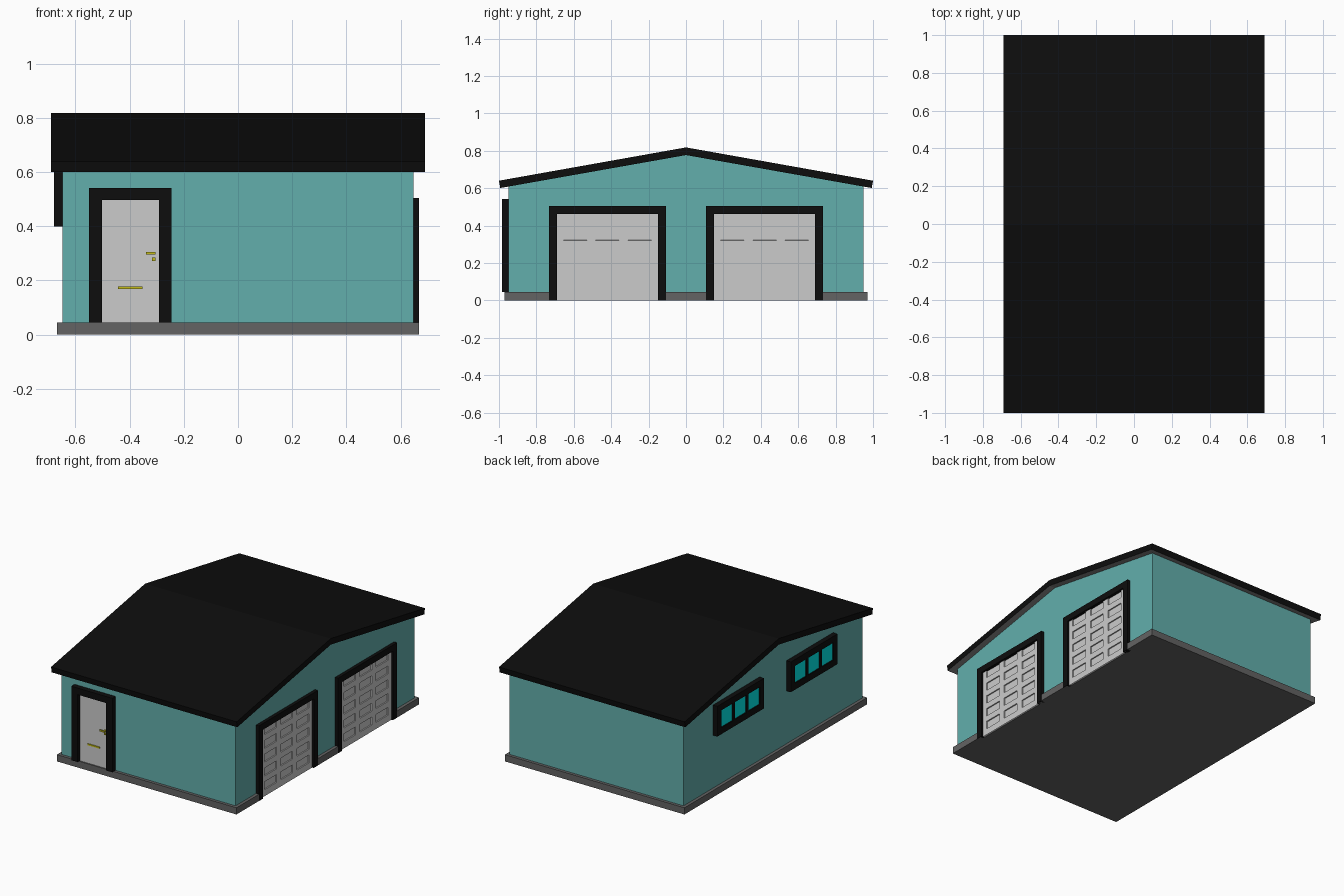
import bpy, bmesh

if "Cube" in bpy.data.objects:
    bpy.data.objects.remove(bpy.data.objects["Cube"])


def material(name, rgb):
    m = bpy.data.materials.new(name)
    m.diffuse_color = (*rgb, 1)
    m.use_nodes = True
    m.node_tree.nodes["Principled BSDF"].inputs["Base Color"].default_value = m.diffuse_color
    return m


TEAL = material("teal_wall", (0.123, 0.427, 0.415))
BLACK = material("black_trim", (0.004, 0.004, 0.004))
STONE = material("dark_grey", (0.125, 0.125, 0.125))
SOFFIT = material("soffit_grey", (0.25, 0.25, 0.25))
GOLD = material("brass", (0.55, 0.50, 0.01))
GLASS = material("teal_glass", (0.0, 0.80, 0.80))


def finish(bm, name, *mats):
    me = bpy.data.meshes.new(name)
    bm.to_mesh(me)
    bm.free()
    for m in mats:
        if m:
            me.materials.append(m)
    ob = bpy.data.objects.new(name, me)
    bpy.context.collection.objects.link(ob)
    return ob


def prism(name, pts, axis, a, b, *mats):
    """Extrude a 2D outline from a to b along the given axis (0=x, 1=y, 2=z)."""
    bm = bmesh.new()

    def place(p):
        v = list(p)
        v.insert(axis, a)
        return bm.verts.new(v)

    face = bm.faces.new([place(p) for p in pts])
    ext = bmesh.ops.extrude_face_region(bm, geom=[face])
    shift = [0, 0, 0]
    shift[axis] = b - a
    bmesh.ops.translate(bm, vec=shift, verts=[g for g in ext["geom"] if isinstance(g, bmesh.types.BMVert)])
    bmesh.ops.recalc_face_normals(bm, faces=bm.faces)
    return finish(bm, name, *mats)


def box(name, x, y, z, mat=None):
    return prism(name, [(x[0], y[0]), (x[1], y[0]), (x[1], y[1]), (x[0], y[1])], 2, z[0], z[1], mat)


def doorway(name, axis, a, b, u0, u1, z0, z1, side, top):
    """Inverted-U door surround."""
    prism(name, [(u0, z0), (u0, z1), (u1, z1), (u1, z0), (u1 - side, z0),
                 (u1 - side, z1 - top), (u0 + side, z1 - top), (u0 + side, z0)], axis, a, b, BLACK)


# Foundation, notched at the garage doors
X, Y, WX, WY = 0.668, 0.97, 0.647, 0.95
outline = [(-X, -Y), (X, -Y)]
for c in (-0.42, 0.42):
    outline += [(X, c - 0.28), (WX, c - 0.28), (WX, c + 0.28), (X, c + 0.28)]
outline += [(X, Y), (-X, Y)]
prism("foundation", outline, 2, 0, 0.045, STONE)

# Gabled wall block
prism("walls", [(-WY, 0.045), (WY, 0.045), (WY, 0.609), (0, 0.778), (-WY, 0.609)],
      0, -WX, WX, TEAL)

# Roof slab with grey underside
roof = prism("roof", [(-1, 0.64), (0, 0.818), (1, 0.64), (0.993, 0.601), (0, 0.777), (-0.993, 0.601)],
             0, -0.69, 0.69, BLACK, SOFFIT)
for p in roof.data.polygons:
    if p.normal.z < -0.5:
        p.material_index = 1

# Garage doors with recessed panels
for side, c in (("left", -0.42), ("right", 0.42)):
    doorway(f"garage_frame_{side}", 0, 0.64, 0.669, c - 0.313, c + 0.313, 0, 0.505, 0.043, 0.042)
    ys = [c - 0.275]
    for i in (-1, 0, 1):
        ys += [c + i * 0.172 - 0.063, c + i * 0.172 + 0.063]
    ys.append(c + 0.275)
    zs = [0.0]
    for j in range(5):
        zs += [0.044 + j * 0.0925, 0.097 + j * 0.0925]
    zs.append(0.48)
    bm = bmesh.new()
    grid = [[bm.verts.new((0.657, y, z)) for y in ys] for z in zs]
    panels = []
    for j in range(len(zs) - 1):
        for i in range(len(ys) - 1):
            f = bm.faces.new((grid[j][i], grid[j][i + 1], grid[j + 1][i + 1], grid[j + 1][i]))
            if i % 2 and j % 2:
                panels.append(f)
    bm.normal_update()
    bmesh.ops.inset_individual(bm, faces=panels, thickness=0.0003, depth=-0.008)
    finish(bm, f"garage_door_{side}")

# Entry door with brass fittings
doorway("entry_frame", 1, -0.985, -0.94, -0.55, -0.245, 0.045, 0.542, 0.047, 0.044)
box("entry_door", (-0.505, -0.29), (-0.962, -0.94), (0.045, 0.5))
box("door_lever", (-0.34, -0.305), (-0.985, -0.977), (0.295, 0.305), GOLD)
box("lever_stem", (-0.315, -0.305), (-0.978, -0.96), (0.295, 0.305), GOLD)
box("door_lock", (-0.318, -0.305), (-0.97, -0.96), (0.272, 0.284), GOLD)
box("mail_slot", (-0.443, -0.352), (-0.968, -0.96), (0.168, 0.178), GOLD)

# Three-pane windows on the left wall
for side, c in (("front", -0.39), ("rear", 0.39)):
    xr, h, b = (-0.68, -0.64), 0.248, 0.043
    z0, z1 = 0.4, 0.603
    for s, n in ((-1, "a"), (1, "b")):
        edge = sorted((c + s * h, c + s * (h - b)))
        box(f"window_jamb_{side}_{n}", xr, edge, (z0, z1), BLACK)
        bar = c + s * 0.071
        box(f"window_mullion_{side}_{n}", xr, (bar - 0.011, bar + 0.011), (z0 + b, z1 - b), BLACK)
    box(f"window_sill_{side}", xr, (c - h + b, c + h - b), (z0, z0 + b), BLACK)
    box(f"window_head_{side}", xr, (c - h + b, c + h - b), (z1 - b, z1), BLACK)
    box(f"window_glass_{side}", (-0.672, -0.64), (c - h + b, c + h - b), (z0 + b, z1 - b), GLASS)
